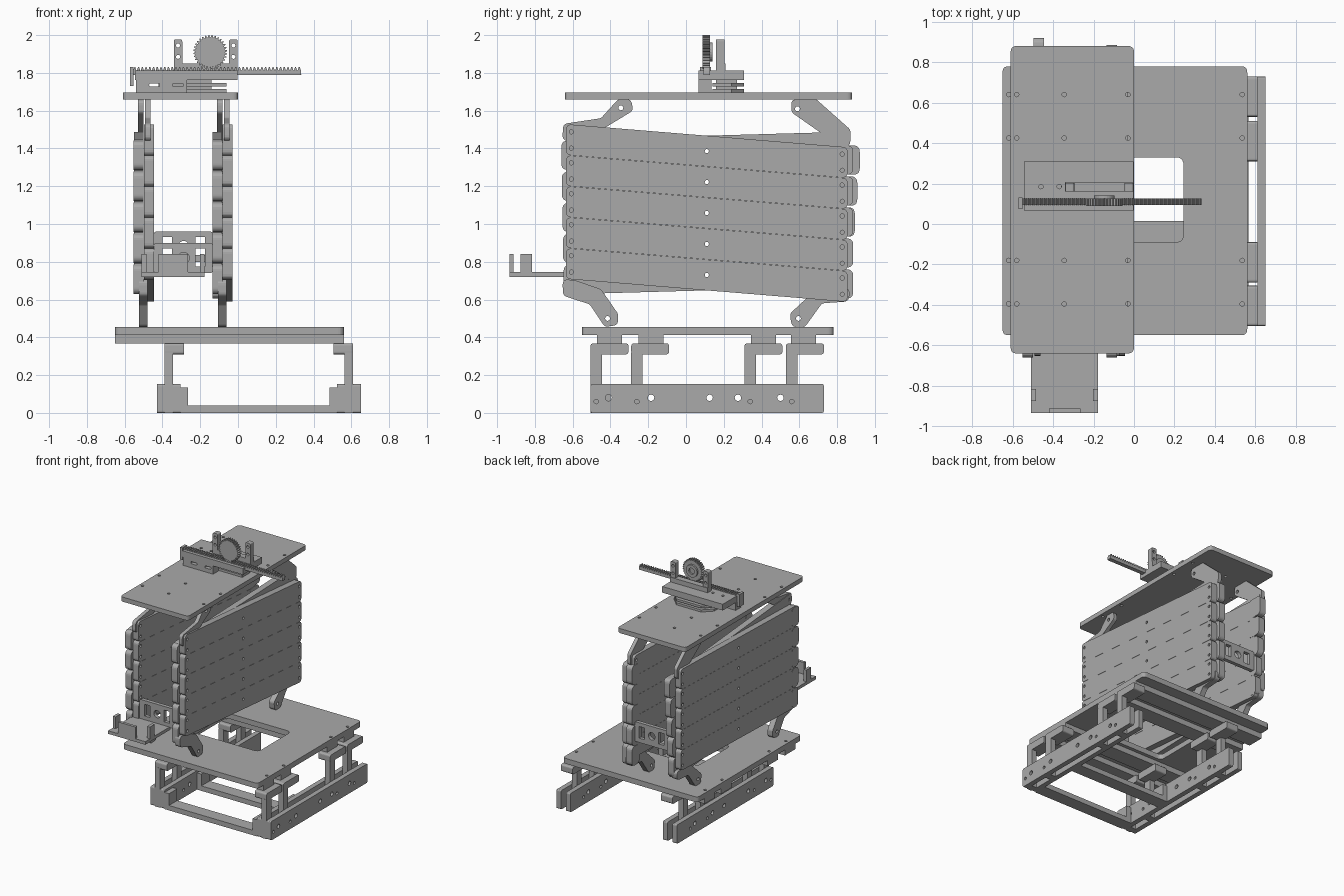
import bpy, bmesh, math
from mathutils import Vector

cube = bpy.data.objects.get("Cube")
if cube:
    bpy.data.objects.remove(cube)

grey = bpy.data.materials.new("plain_grey")
grey.use_nodes = True
COLOR = (0.4, 0.4, 0.4, 1)
grey.diffuse_color = COLOR
grey.node_tree.nodes["Principled BSDF"].inputs["Base Color"].default_value = COLOR


def rounded(pts, r, steps=5):
    """Round every corner of a 2D outline."""
    if r <= 0:
        return [Vector(p) for p in pts]
    out = []
    n = len(pts)
    for i in range(n):
        p = Vector(pts[i])
        a, b = Vector(pts[i - 1]) - p, Vector(pts[(i + 1) % n]) - p
        half = a.angle(b) / 2
        cut = min(r / math.tan(half), a.length * 0.48, b.length * 0.48)
        start, end = p + a.normalized() * cut, p + b.normalized() * cut
        for k in range(steps + 1):
            t = k / steps
            out.append(start * (1 - t) ** 2 + p * 2 * t * (1 - t) + end * t * t)
    return out


def rect(u0, u1, v0, v1):
    return [(u0, v0), (u1, v0), (u1, v1), (u0, v1)]


def circle(u, v, r, n=12):
    return [(u + r * math.cos(math.tau * k / n), v + r * math.sin(math.tau * k / n)) for k in range(n)]


def slab(name, axis, outline, lo, hi, r=0, holes=()):
    """Extrude an outline with holes along an axis, from lo to hi."""
    place = {"x": lambda u, v: (lo, u, v), "y": lambda u, v: (u, lo, v), "z": lambda u, v: (u, v, lo)}[axis]
    normal = Vector([axis == c for c in "xyz"])
    bm = bmesh.new()
    for loop in [rounded(outline, r), *holes]:
        vs = [bm.verts.new(place(*p)) for p in loop]
        for i, v in enumerate(vs):
            bm.edges.new((vs[i - 1], v))
    bmesh.ops.triangle_fill(bm, edges=bm.edges[:], use_beauty=True, normal=normal)
    ext = bmesh.ops.extrude_face_region(bm, geom=bm.faces[:], use_keep_orig=True)
    top = [g for g in ext["geom"] if isinstance(g, bmesh.types.BMVert)]
    bmesh.ops.translate(bm, verts=top, vec=normal * (hi - lo))
    bmesh.ops.recalc_face_normals(bm, faces=bm.faces[:])
    mesh = bpy.data.meshes.new(name)
    bm.to_mesh(mesh)
    bm.free()
    mesh.materials.append(grey)
    obj = bpy.data.objects.new(name, mesh)
    bpy.context.collection.objects.link(obj)
    return obj


def box(name, x0, x1, y0, y1, z0, z1):
    return slab(name, "z", rect(x0, x1, y0, y1), z0, z1)


# Base plate with window, and the strips below it
screw_y = (-0.395, -0.18, 0.425, 0.64)
base_holes = [circle(x, y, 0.011) for x in (-0.62, 0.535) for y in screw_y]
base_holes.append(rounded(rect(-0.335, 0.245, -0.09, 0.33), 0.04))
slab("base_plate", "z", rect(-0.65, 0.56, -0.55, 0.78), 0.412, 0.455, 0.03, base_holes)
for y in (-0.405, -0.185, 0.41, 0.622):
    box("base_strip", -0.65, 0.56, y - 0.067, y + 0.067, 0.368, 0.412)

# Foot rails: paired plates with bracket posts sandwiched between
rail_holes = [circle(y, 0.06, 0.012) for y in (-0.475, -0.26, 0.34, 0.56)]
rail_holes += [circle(y, 0.08, 0.017) for y in (-0.41, -0.185, 0.125, 0.275, 0.5)]
MID = 0.11
for side in (-1, 1):
    for d in (0.415, 0.5):
        xs = sorted((MID + side * d, MID + side * (d + 0.04)))
        slab("rail_plate", "x", rect(-0.505, 0.73, 0, 0.153), *xs, 0.012, rail_holes)
    post = sorted((MID + side * 0.455, MID + side * 0.5))
    arm = sorted((MID + side * 0.395, MID + side * 0.5))
    for y in (-0.505, -0.29, 0.31, 0.53):
        box("rail_post", *post, y, y + 0.06, 0, 0.32)
        slab("rail_post_head", "x", rect(y, y + 0.2, 0.31, 0.368), *arm, 0.015)
    end = sorted((MID + side * 0.375, MID + side * 0.415))
    for y in (-0.505, -0.09):
        box("cross_bar_end", *end, y, y + 0.105, 0, 0.135)
for y in (-0.505, -0.09):
    box("cross_bar", -0.27, 0.49, y, y + 0.105, 0, 0.04)

# Two walls of stacked tilted panels with short links at their ends
levels = [0.73 + 0.164 * i for i in range(5)]


def panel(name, z, slope, x0, x1, half):
    at = lambda u, v: (MID + u, z + slope * u + v)
    outline = [at(u, v) for u, v in rect(-half, half, -0.0815, 0.0815)]
    holes = [circle(*at(u, v), 0.011) for u in (-0.717, 0.717) for v in (-0.043, 0.043)]
    holes.append(circle(*at(0, 0), 0.011))
    slab(name, "x", outline, x0, x1, 0.028, holes)


for x, left in ((-0.55, True), (-0.134, False)):
    for i, z in enumerate(levels):
        panel("inner_panel" if not left else "outer_panel", z, 0.028, x, x + 0.05, 0.74)
        panel("outer_panel" if not left else "inner_panel", z, -0.082, x + 0.053, x + 0.104, 0.745)
        slab("front_link", "x", rect(-0.66 + 0.003 * (4 - i), -0.57, z - 0.1, z + 0.055),
             x - 0.002, x + 0.051, 0.035)
        reach = 0.868 + 0.013 * i if left else 0.885
        shift = 0.052 if left else -0.002
        slab("back_link", "x", rect(0.79, reach, z - 0.125, z + 0.03),
             x + shift, x + shift + 0.053, 0.035)

# Bent arms joining the walls to the base and the top plate
lower_front = [(-0.655, 0.71), (-0.65, 0.62), (-0.51, 0.575), (-0.43, 0.455),
               (-0.36, 0.465), (-0.36, 0.525), (-0.45, 0.655), (-0.58, 0.7)]
lower_back = [(0.55, 0.525), (0.56, 0.455), (0.63, 0.455), (0.72, 0.58),
              (0.86, 0.59), (0.87, 0.66), (0.69, 0.655)]
upper_front = [(-0.655, 1.44), (-0.57, 1.44), (-0.42, 1.515), (-0.28, 1.6),
               (-0.29, 1.66), (-0.36, 1.66), (-0.45, 1.56), (-0.65, 1.53)]
upper_back = [(0.555, 1.66), (0.56, 1.59), (0.71, 1.485), (0.8, 1.41),
              (0.87, 1.41), (0.87, 1.5), (0.69, 1.66)]
for x in (-0.525, -0.107):
    slab("lower_front_arm", "x", lower_front, x, x + 0.045, 0.03, [circle(-0.415, 0.5, 0.013)])
    slab("lower_back_arm", "x", lower_back, x, x + 0.045, 0.03, [circle(0.595, 0.5, 0.013)])
    slab("upper_front_arm", "x", upper_front, x + 0.033, x + 0.063, 0.03, [circle(-0.345, 1.615, 0.013)])
    slab("upper_back_arm", "x", upper_back, x - 0.005, x + 0.024, 0.03, [circle(0.59, 1.61, 0.013)])

# Cross brackets between the walls
for name, y, z in (("front_bracket", -0.625, 0.82), ("back_bracket", 0.82, 0.88)):
    windows = [rect(c - 0.025, c + 0.025, z - 0.045, z + 0.05) for c in (-0.375, -0.2)]
    windows.append(circle(-0.2875, z, 0.03, 20))
    slab(name, "y", rect(-0.445, -0.134, z - 0.08, z + 0.08), y, y + 0.03, 0.015, windows)

# Front tray with upright tabs
box("tray_floor", -0.51, -0.177, -0.935, -0.61, 0.72, 0.745)
box("tray_front_tab", -0.42, -0.265, -0.935, -0.912, 0.74, 0.84)
for x in (-0.51, -0.202):
    box("tray_side_tab", x, x + 0.025, -0.875, -0.815, 0.74, 0.84)

# Top plate
top_holes = [circle(x, y, 0.011) for x in (-0.58, -0.345, -0.03) for y in screw_y]
slab("top_plate", "z", rect(-0.61, 0, -0.64, 0.88), 1.658, 1.695, 0.03, top_holes)

# Drive housing
slots = [rounded(rect(x, x + 0.055, 1.727, 1.745), 0.008) for x in (-0.47, -0.345)]
slab("housing_front", "y", rect(-0.54, -0.27, 1.695, 1.775), 0.067, 0.135, 0, slots)
slab("housing_top", "z", rect(-0.545, -0.002, 0.067, 0.308), 1.762, 1.812, 0,
     [circle(x, 0.185, 0.011) for x in (-0.46, -0.37)])
for z in (1.697, 1.728):
    slab("housing_layer", "z", [(-0.42, 0.14), (-0.06, 0.14), (-0.06, 0.24),
                                (-0.13, 0.308), (-0.35, 0.308), (-0.42, 0.24)], z, z + 0.018)
box("housing_core", -0.36, -0.14, 0.16, 0.27, 1.695, 1.765)

# Gear carrier with two drilled posts
box("carrier_base", -0.34, -0.002, 0.16, 0.208, 1.812, 1.85)
for x in (-0.34, -0.047):
    slab("carrier_post", "y", rect(x, x + 0.045, 1.812, 1.978), 0.16, 0.203, 0.012,
         [circle(x + 0.0225, z, 0.011) for z in (1.885, 1.945)])

# Toothed rack
TEETH = 45
START, PITCH = -0.555, 0.89 / TEETH
rack = [(START + 0.89, 1.79), (START, 1.79)]
for i in range(TEETH):
    for f, z in ((0.02, 1.812), (0.3, 1.83), (0.6, 1.83), (0.9, 1.812)):
        rack.append((START + (i + f) * PITCH, z))
slab("rack", "y", rack, 0.093, 0.127)
box("rack_stop", -0.572, -0.552, 0.075, 0.132, 1.73, 1.83)

# Pinion gear and hub
COGS = 32
gear = []
for i in range(COGS):
    for f, r in ((0, 0.078), (0.3, 0.09), (0.55, 0.09), (0.85, 0.078)):
        a = math.tau * (i + f) / COGS
        gear.append((-0.147 + r * math.cos(a), 1.91 + r * math.sin(a)))
slab("pinion", "y", gear, 0.088, 0.126)
slab("pinion_hub", "y", circle(-0.147, 1.91, 0.05, 24), 0.126, 0.14, 0, [circle(-0.147, 1.91, 0.025, 16)])
